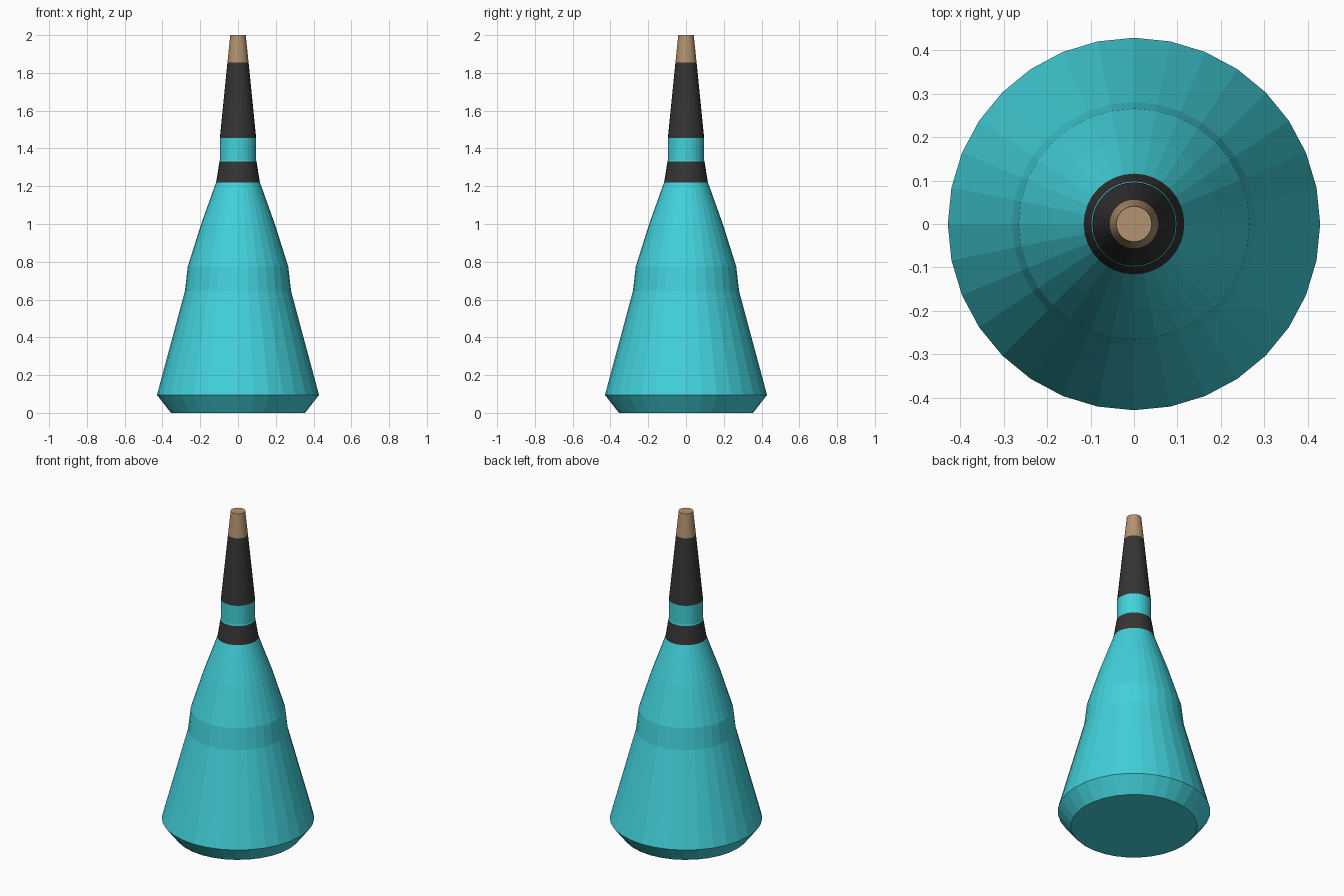
import bpy, bmesh, math

if "Cube" in bpy.data.objects:
    bpy.data.objects.remove(bpy.data.objects["Cube"])

SIDES = 32


def material(name, rgb):
    m = bpy.data.materials.new(name)
    m.diffuse_color = (*rgb, 1)
    m.use_nodes = True
    m.node_tree.nodes["Principled BSDF"].inputs["Base Color"].default_value = m.diffuse_color
    return m


teal = material("teal", (0.055, 0.64, 0.71))
black = material("black", (0.035, 0.035, 0.035))
tan = material("tan", (0.45, 0.29, 0.16))


def lathe(name, profile, mat, cap_bottom=False, cap_top=False):
    """Revolve (radius, height) points around z with flat facets."""
    bm = bmesh.new()
    rings = []
    for r, z in profile:
        rings.append([bm.verts.new((r * math.cos(a), r * math.sin(a), z))
                      for a in (2 * math.pi * i / SIDES for i in range(SIDES))])
    for low, high in zip(rings, rings[1:]):
        for i in range(SIDES):
            j = (i + 1) % SIDES
            bm.faces.new((low[i], low[j], high[j], high[i]))
    if cap_bottom:
        bm.faces.new(rings[0][::-1])
    if cap_top:
        bm.faces.new(rings[-1])
    mesh = bpy.data.meshes.new(name)
    bm.to_mesh(mesh)
    bm.free()
    mesh.materials.append(mat)
    obj = bpy.data.objects.new(name, mesh)
    bpy.context.collection.objects.link(obj)
    return obj


# Flared body with bevelled foot and slight waist step
lathe("body", [(0.355, 0), (0.429, 0.095), (0.281, 0.645), (0.266, 0.775),
               (0.195, 1.0), (0.116, 1.22)], teal, cap_bottom=True)
# Banded neck
lathe("lower_collar", [(0.116, 1.22), (0.098, 1.33)], black)
lathe("neck_band", [(0.098, 1.33), (0.096, 1.34), (0.096, 1.455)], teal)
lathe("upper_neck", [(0.096, 1.455), (0.056, 1.855)], black)
# Tapered tip
lathe("tip", [(0.056, 1.855), (0.041, 2.0)], tan, cap_top=True)
